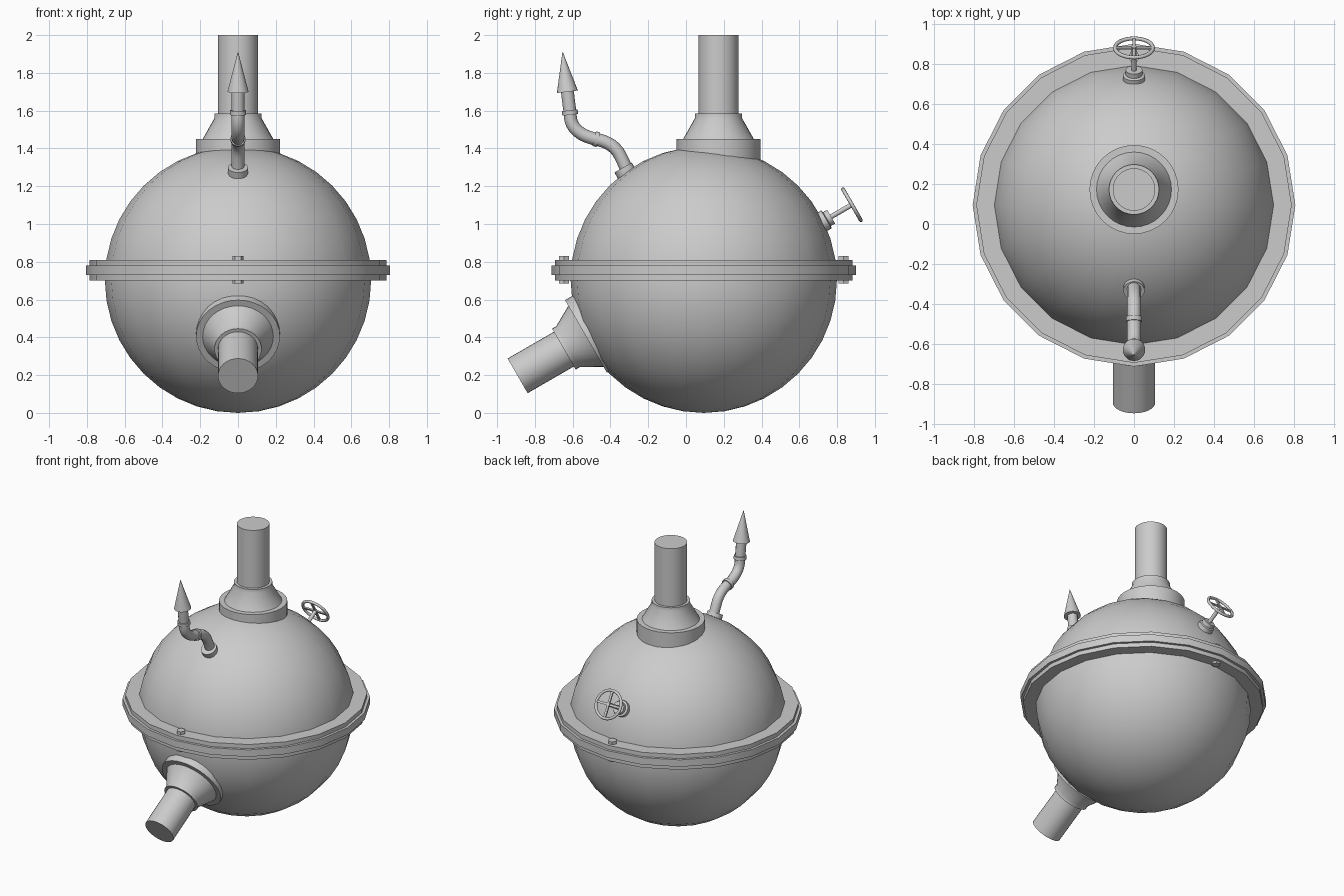
import bpy, bmesh, math
from mathutils import Vector, Matrix

if "Cube" in bpy.data.objects:
    bpy.data.objects.remove(bpy.data.objects["Cube"])

C = Vector((0, 0.094, 0.705))   # tank centre
R = 0.705                       # tank radius
UP = Vector((0, 0, 1))


def finish(name, bm, origin=(0, 0, 0), axis=UP, angle=35):
    """Turn a bmesh into a smooth object whose local z points along axis."""
    bmesh.ops.recalc_face_normals(bm, faces=bm.faces)
    me = bpy.data.meshes.new(name)
    bm.to_mesh(me)
    bm.free()
    me.shade_smooth()
    me.set_sharp_from_angle(angle=math.radians(angle))
    ob = bpy.data.objects.new(name, me)
    rot = UP.rotation_difference(Vector(axis)).to_matrix().to_4x4()
    ob.matrix_world = Matrix.Translation(Vector(origin)) @ rot
    bpy.context.collection.objects.link(ob)
    return ob


def lathe(name, profile, origin, axis=UP, segs=32, ring=False):
    """Revolve (radius, height) points; cap the ends, or close the profile if ring."""
    bm = bmesh.new()
    loops = []
    for r, h in profile:
        loops.append([bm.verts.new((r * math.cos(2 * math.pi * i / segs),
                                    r * math.sin(2 * math.pi * i / segs), h))
                      for i in range(segs)])
    pairs = list(zip(loops, loops[1:]))
    if ring:
        pairs.append((loops[-1], loops[0]))
    else:
        bm.faces.new(loops[0])
        bm.faces.new(loops[-1])
    for a, b in pairs:
        for i in range(segs):
            j = (i + 1) % segs
            bm.faces.new((a[i], a[j], b[j], b[i]))
    return finish(name, bm, origin, axis)


def pipe_fitting(name, origin, axis, face, end, root):
    """Base ring, cone, collar and straight pipe; heights measured along axis."""
    lathe(name, [(0.222, root), (0.222, face), (0.187, face), (0.125, face + 0.11),
                 (0.125, face + 0.135), (0.106, face + 0.135), (0.106, end)], origin, axis)


# spherical tank
bm = bmesh.new()
bmesh.ops.create_uvsphere(bm, u_segments=20, v_segments=20, radius=R)
finish("tank", bm, C)

# stepped flange around the middle
lathe("flange", [(0.68, 0.70), (0.787, 0.70), (0.787, 0.73), (0.805, 0.73), (0.805, 0.78),
                 (0.787, 0.78), (0.787, 0.81), (0.68, 0.81)], (0, C.y, 0), segs=20, ring=True)

# flange bolts, front and back
for side, s in (("front", -1), ("back", 1)):
    lathe("bolt_" + side, [(0.03, 0.685), (0.03, 0.83)], (0, C.y + s * 0.74, 0), segs=6)

# top pipe and slanted front outlet
pipe_fitting("top_pipe", (0, 0.172, 0), UP, 1.45, 2.0, 1.32)
out_axis = Vector((0, -math.cos(math.radians(30)), -0.5))
out_perp = Vector((0, -0.5, math.cos(math.radians(30))))
pipe_fitting("outlet_pipe", C + out_perp * 0.052, out_axis, 0.69, 1.108, 0.60)

# valve base and stem on the back
v_axis = -out_axis
v_org = C + Vector((0, -0.5, math.cos(math.radians(30)))) * -0.05
v_org = v_org + Vector((0, 0, 0.002))
lathe("valve_stem", [(0.055, 0.66), (0.055, 0.72), (0.042, 0.725), (0.042, 0.75),
                     (0.013, 0.75), (0.013, 0.885)], v_org, v_axis, 20)

# handwheel: rim and four spokes
hub = v_org + v_axis * 0.877
rim = [(0.095 + 0.010 * math.cos(t * math.pi / 4), 0.010 * math.sin(t * math.pi / 4))
       for t in range(8)]
wheel = lathe("handwheel_rim", rim, hub, v_axis, 24, ring=True)
wheel.data.set_sharp_from_angle(angle=math.radians(60))
bm = bmesh.new()
for size in ((0.19, 0.016, 0.01), (0.016, 0.19, 0.01)):
    bmesh.ops.create_cube(bm, size=1, matrix=Matrix.Diagonal((*size, 1)))
finish("handwheel_spokes", bm, hub, v_axis)

# bent vent pipe
path = [(-0.30, 1.25), (-0.335, 1.335), (-0.375, 1.40), (-0.43, 1.435), (-0.50, 1.455),
        (-0.56, 1.482), (-0.603, 1.53), (-0.615, 1.60), (-0.629, 1.71)]
cu = bpy.data.curves.new("vent_pipe", 'CURVE')
cu.dimensions = '3D'
cu.bevel_depth = 0.034
cu.bevel_resolution = 4
cu.resolution_u = 3
cu.use_fill_caps = True
sp = cu.splines.new('BEZIER')
sp.bezier_points.add(len(path) - 1)
for p, (y, z) in zip(sp.bezier_points, path):
    p.co = (0, y, z)
    p.handle_left_type = p.handle_right_type = 'AUTO'
bpy.context.collection.objects.link(bpy.data.objects.new("vent_pipe", cu))

# vent collars: foot, middle joint, upper joint
for name, (y, z), (ay, az), r, h in (
        ("vent_foot", (-0.322, 1.28), (-0.5, 0.87), 0.053, 0.022),
        ("vent_joint_mid", (-0.475, 1.449), (-1, 0.25), 0.04, 0.012),
        ("vent_joint_top", (-0.614, 1.59), (-0.12, 1), 0.042, 0.012)):
    lathe(name, [(r, -h), (r, h)], (0, y, z), (0, ay, az), 20)

# pointed vent cap
lathe("vent_cap", [(0.056, 0), (0.001, 0.212)], (0, -0.628, 1.70), (0, -0.12, 1), 20)
